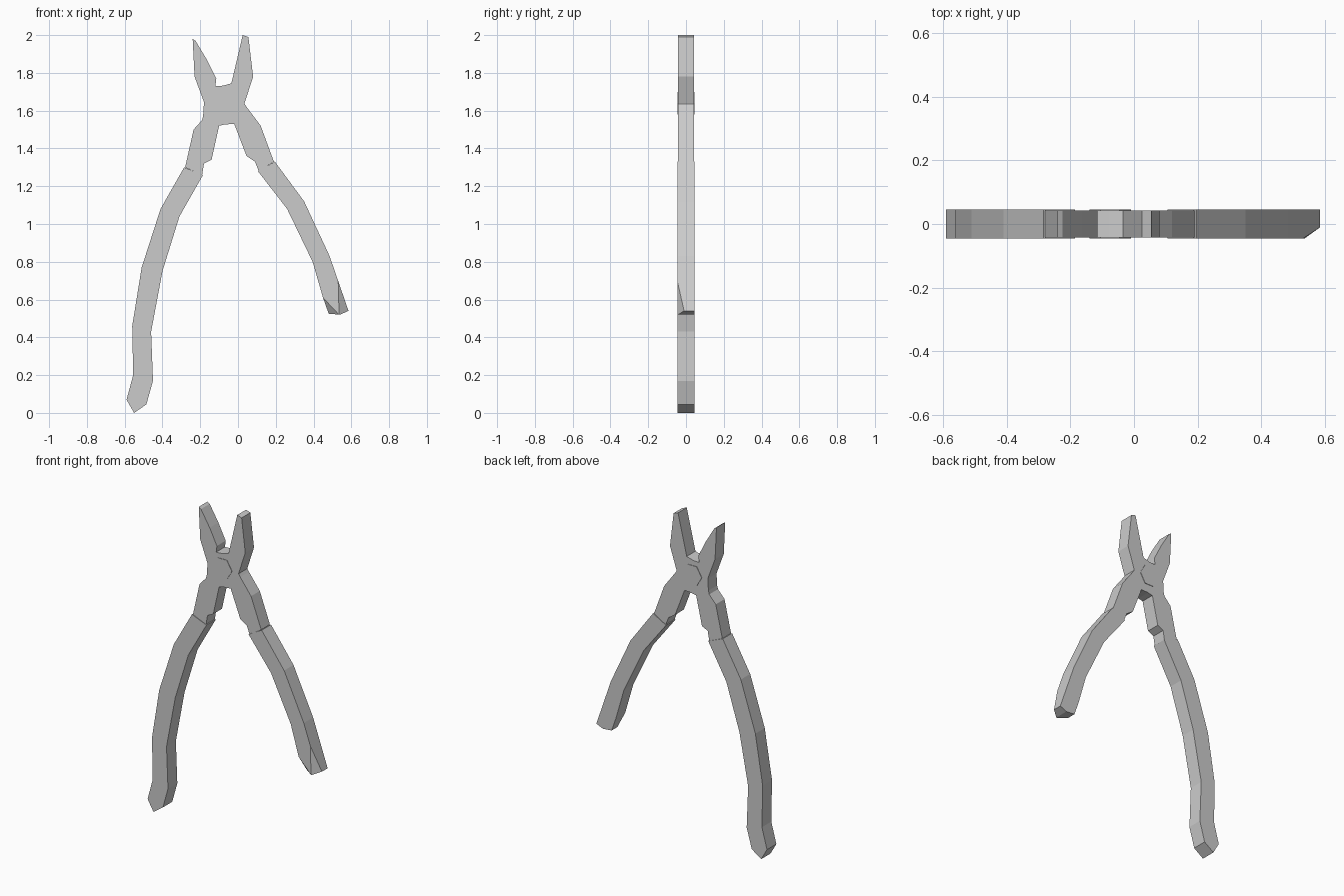
import bpy
import bmesh
from mathutils import Vector

cube = bpy.data.objects.get("Cube")
if cube:
    bpy.data.objects.remove(cube, do_unlink=True)

# One plain grey for the whole tool
grey = bpy.data.materials.new("plain_grey")
grey.use_nodes = True
colour = (0.6, 0.6, 0.6, 1)
grey.diffuse_color = colour
grey.node_tree.nodes["Principled BSDF"].inputs["Base Color"].default_value = colour


def prism(name, outline, front, back, cuts=()):
    """Extrude an x-z outline along y, then slice off corners outside each cut plane."""
    bm = bmesh.new()
    face = bm.faces.new([bm.verts.new((x, front, z)) for x, z in outline])
    extruded = bmesh.ops.extrude_face_region(bm, geom=[face])
    moved = [v for v in extruded["geom"] if isinstance(v, bmesh.types.BMVert)]
    bmesh.ops.translate(bm, vec=(0, back - front, 0), verts=moved)
    bmesh.ops.recalc_face_normals(bm, faces=bm.faces)
    for point, normal in cuts:
        geom = bm.verts[:] + bm.edges[:] + bm.faces[:]
        sliced = bmesh.ops.bisect_plane(bm, geom=geom, plane_co=point,
                                        plane_no=normal, clear_outer=True)
        rim = [e for e in sliced["geom_cut"] if isinstance(e, bmesh.types.BMEdge)]
        bmesh.ops.holes_fill(bm, edges=rim)
    bmesh.ops.recalc_face_normals(bm, faces=bm.faces)
    mesh = bpy.data.meshes.new(name)
    bm.to_mesh(mesh)
    bm.free()
    mesh.materials.append(grey)
    obj = bpy.data.objects.new(name, mesh)
    bpy.context.collection.objects.link(obj)
    return obj


def subtract(obj, cutter):
    """Cut the lap recess and discard the cutter."""
    cutter.hide_render = True
    mod = obj.modifiers.new("lap_recess", "BOOLEAN")
    mod.operation = "DIFFERENCE"
    mod.solver = "EXACT"
    mod.object = cutter
    bpy.context.view_layer.objects.active = obj
    bpy.ops.object.modifier_apply(modifier=mod.name)
    bpy.data.objects.remove(cutter, do_unlink=True)


def corner_plane(a, b, c):
    """Plane through three points, facing the front."""
    a, b, c = Vector(a), Vector(b), Vector(c)
    normal = (b - a).cross(c - a).normalized()
    return a, (normal if normal.y < 0 else -normal)


# Steel halves: each runs from a jaw, across the pivot, to the opposite shank
left_jaw_half = [
    (0.025, 2), (0.055, 1.99), (0.08, 1.78), (0.035, 1.64), (0.025, 1.59),
    (-0.01, 1.54), (-0.1, 1.52), (-0.14, 1.34), (-0.18, 1.32),
    (-0.19, 1.26), (-0.28, 1.3), (-0.235, 1.5), (-0.19, 1.55),
    (-0.16, 1.67), (-0.12, 1.72), (-0.035, 1.745)]
right_jaw_half = [
    (-0.24, 1.98), (-0.225, 1.97), (-0.165, 1.87), (-0.115, 1.77),
    (-0.12, 1.73), (-0.03, 1.735), (0.045, 1.62), (0.12, 1.52),
    (0.19, 1.33), (0.11, 1.28), (0.09, 1.33), (0.045, 1.36),
    (-0.02, 1.53), (-0.1, 1.525), (-0.185, 1.565), (-0.18, 1.645),
    (-0.23, 1.78)]
steel = 0.043
front_half = prism("front_lapped_half", left_jaw_half, -steel, steel)
back_half = prism("back_lapped_half", right_jaw_half, -steel, steel)
subtract(front_half, prism("back_cutter", right_jaw_half, 0, 0.1))
subtract(back_half, prism("front_cutter", left_jaw_half, -0.1, 0))

# Hexagonal pivot bosses, barely proud of the front and back
boss = [(-0.105, 1.7), (-0.045, 1.7), (-0.01, 1.64),
        (-0.045, 1.58), (-0.105, 1.58), (-0.14, 1.64)]
prism("front_pivot_boss", boss, -steel - 0.003, -steel + 0.004)
prism("back_pivot_boss", boss, steel - 0.004, steel + 0.003)

# Long curved grip on the right
right_grip = [
    (-0.285, 1.3), (-0.41, 1.08), (-0.51, 0.77), (-0.56, 0.46),
    (-0.555, 0.2), (-0.59, 0.07), (-0.55, 0), (-0.485, 0.045),
    (-0.45, 0.17), (-0.46, 0.43), (-0.4, 0.75), (-0.31, 1.04),
    (-0.185, 1.26)]
grip = 0.046
prism("right_grip", right_grip, -grip, grip)

# Short grip on the left, with its front corners bevelled at the end
left_grip = [
    (0.195, 1.33), (0.35, 1.12), (0.485, 0.83), (0.585, 0.54),
    (0.54, 0.52), (0.48, 0.525), (0.45, 0.61), (0.395, 0.8),
    (0.26, 1.08), (0.105, 1.28)]
tip = (0.535, -grip, 0.52)
bevels = [
    corner_plane((0.53, -grip, 0.71), tip, (0.585, -0.01, 0.54)),
    corner_plane((0.45, -grip, 0.61), tip, (0.48, -0.01, 0.525))]
prism("left_grip", left_grip, -grip, grip, bevels)
